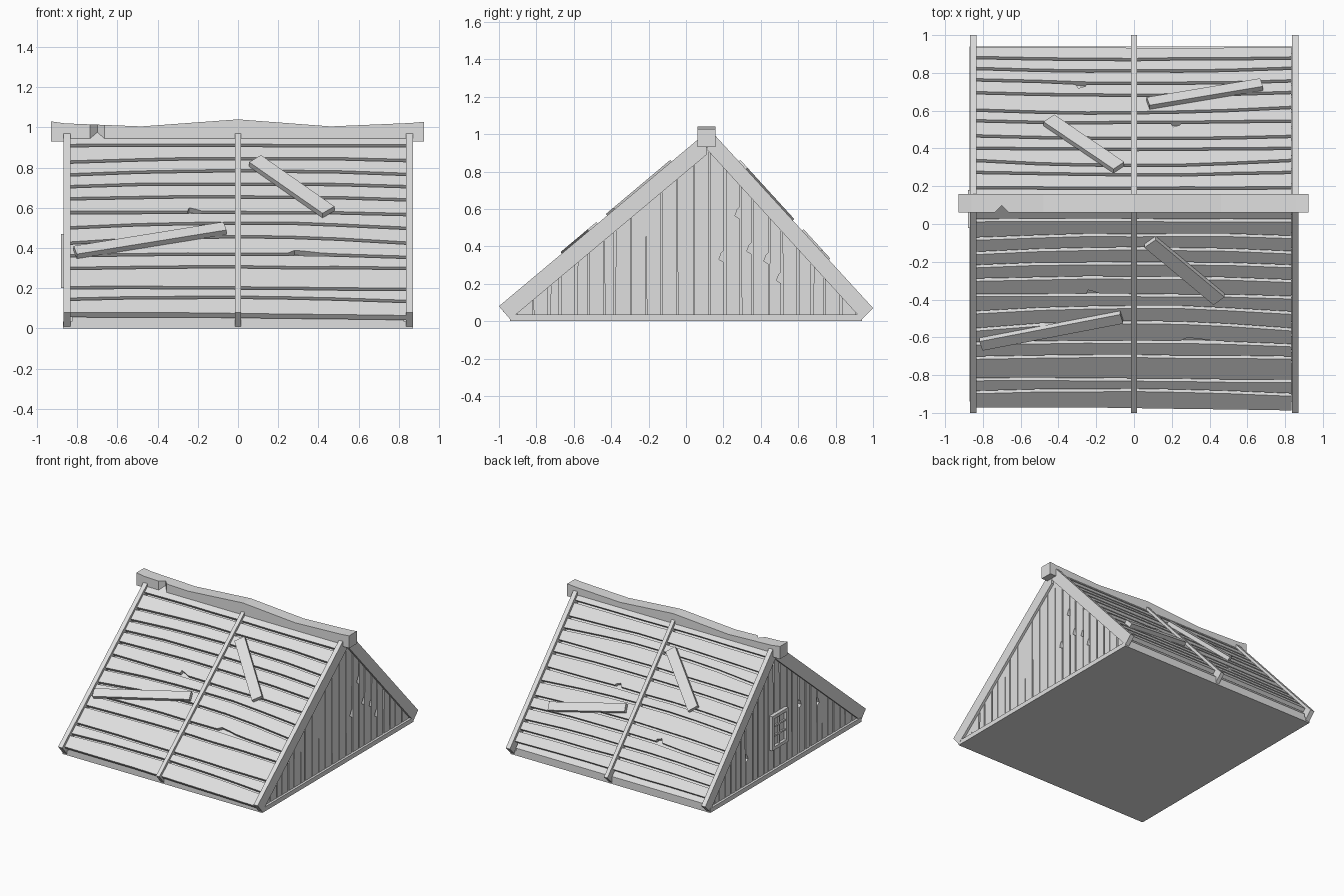
import bpy, bmesh, random
from mathutils import Vector as V

random.seed(4)
if "Cube" in bpy.data.objects:
    bpy.data.objects.remove(bpy.data.objects["Cube"], do_unlink=True)

grey = bpy.data.materials.new("weathered_grey")
grey.use_nodes = True
grey.diffuse_color = (0.74, 0.74, 0.74, 1)
bsdf = next(n for n in grey.node_tree.nodes if n.type == 'BSDF_PRINCIPLED')
bsdf.inputs["Base Color"].default_value = (0.74, 0.74, 0.74, 1)
bsdf.inputs["Roughness"].default_value = 0.9


def solids(name, prisms):
    """One object from (outline points, extrusion vector) pairs."""
    bm = bmesh.new()
    for pts, off in prisms:
        face = bm.faces.new([bm.verts.new(p) for p in pts])
        ext = bmesh.ops.extrude_face_region(bm, geom=[face], use_keep_orig=True)
        moved = [g for g in ext["geom"] if isinstance(g, bmesh.types.BMVert)]
        bmesh.ops.translate(bm, verts=moved, vec=off)
    bmesh.ops.recalc_face_normals(bm, faces=bm.faces)
    me = bpy.data.meshes.new(name)
    bm.to_mesh(me)
    bm.free()
    me.materials.append(grey)
    ob = bpy.data.objects.new(name, me)
    bpy.context.collection.objects.link(ob)
    return ob


def box(x0, x1, y0, y1, z0, z1):
    return ([V((x0, y0, z0)), V((x1, y0, z0)), V((x1, y1, z0)), V((x0, y1, z0))],
            V((0, 0, z1 - z0)))


class Slope:
    """Roof plane with distance s up from the eave and depth d below the surface."""
    def __init__(self, eave, top):
        self.e = V((0, *eave))
        self.u = (V((0, *top)) - self.e).normalized()
        self.n = V((1, 0, 0)).cross(self.u)
        if self.n.z < 0:
            self.n.negate()

    def at(self, x, s, d):
        return self.e + self.u * s - self.n * d + V((x, 0, 0))

    def s_of(self, axis, value, d):
        return (value - self.e[axis] + self.n[axis] * d) / self.u[axis]

    def z_at(self, y, d):
        return self.at(0, self.s_of(1, y, d), d).z


front = Slope((-1, 0.08), (0.06, 0.97))
back = Slope((1, 0.07), (0.16, 0.99))
RECESS, THICK, GAP = 0.02, 0.03, 0.02
PEAK = 0.115


def roof_z(y, d):
    return min(front.z_at(y, d), back.z_at(y, d))


# Solid core and base slab
core = [V((-0.825, y, z)) for y, z in (
    (-0.94, 0.01), (0.94, 0.01), (0.94, roof_z(0.94, 0.052)),
    (PEAK, roof_z(PEAK, 0.052)), (-0.94, roof_z(-0.94, 0.052)))]
solids("roof_core", [(core, V((1.65, 0, 0)))])
solids("base_slab", [box(-0.87, 0.87, -0.94, 0.94, 0, 0.035)])

# Rafters lying over the boards
front_cut = [(-1, 0.08), (0.11, 1.01), (0.11, 0.89), (-0.94, 0.01)]
back_cut = [(1, 0.07), (0.14, 1.01), (0.11, 0.92), (0.94, 0.01)]
for side, cut in (("front", front_cut), ("back", back_cut)):
    for label, x, w in (("right", -0.868, 0.035), ("middle", -0.015, 0.03),
                        ("left", 0.836, 0.035)):
        solids(f"{side}_rafter_{label}", [([V((x, y, z)) for y, z in cut], V((w, 0, 0)))])


# Roof boards with wavy edges; a seam is (position, bulge at centre, tilt)
STEPS = [-0.835, -0.5, -0.25, 0, 0.25, 0.5, 0.835]


def seam_line(slope, axis, seam):
    value, bulge, tilt = seam
    pts = []
    for x in STEPS:
        v = value + bulge * (1 - (x / 0.835) ** 2) + tilt * x + random.uniform(-0.002, 0.002)
        pts.append((x, slope.s_of(axis, v, RECESS)))
    return pts


def roof_boards(name, slope, axis, seams, chips):
    lines = [seam_line(slope, axis, s) for s in seams]
    top = slope.s_of(1, PEAK, RECESS) - 0.01
    lines.append([(x, top) for x in STEPS])
    prisms = []
    for i in range(len(lines) - 1):
        low = [(x, s + GAP / 2) for x, s in lines[i]]
        if i in chips:                      # splintered notch in the lower edge
            cx, w, h = chips[i]
            s = min(low, key=lambda p: abs(p[0] - cx))[1]
            low += [(cx - w, s), (cx - w * 0.6, s + h), (cx + w * 0.3, s + h * 0.5), (cx + w, s)]
            low.sort()
        high = [(x, s - GAP / 2) for x, s in reversed(lines[i + 1])]
        outline = [slope.at(x, s, RECESS) for x, s in low + high]
        prisms.append((outline, slope.n * -THICK))
    solids(name, prisms)


roof_boards("front_roof_boards", front, 2, [
    (0.065, 0.005, -0.01), (0.14, 0.015, -0.005), (0.2, 0, -0.005), (0.298, 0.007, 0),
    (0.358, 0.012, -0.005), (0.425, 0.03, 0), (0.5, 0.025, 0), (0.572, 0.005, -0.005),
    (0.643, 0.012, -0.003), (0.705, 0.015, 0), (0.765, 0.02, 0), (0.83, 0.015, 0.005),
    (0.91, 0, 0)], {4: (0.33, 0.08, 0.02), 7: (-0.22, 0.04, 0.025)})
roof_boards("back_roof_boards", back, 1, [
    (0.945, -0.005, 0), (0.88, -0.008, 0), (0.825, -0.015, 0), (0.76, -0.015, -0.005),
    (0.695, -0.012, 0), (0.61, -0.02, 0.01), (0.545, -0.008, 0), (0.465, -0.012, 0),
    (0.4, -0.005, 0), (0.335, -0.025, 0), (0.275, -0.015, 0), (0.19, 0, 0)],
    {3: (-0.27, 0.04, 0.03), 6: (0.23, 0.035, 0.025)})


# Repair planks nailed across the roof at an angle
def repair_plank(name, slope, axis, a, b, width):
    d = RECESS - THICK
    p, q = (V((x, slope.s_of(axis, v, d))) for x, v in (a, b))
    side = (q - p).normalized().orthogonal() * width / 2
    outline = [slope.at(c.x, c.y, d) for c in (p - side, q - side, q + side, p + side)]
    solids(name, [(outline, slope.n * -THICK)])


repair_plank("front_repair_plank_low", front, 2, (-0.81, 0.39), (-0.065, 0.51), 0.065)
repair_plank("front_repair_plank_high", front, 2, (0.085, 0.845), (0.45, 0.59), 0.08)
repair_plank("back_repair_plank_high", back, 1, (-0.45, 0.56), (-0.08, 0.31), 0.08)
repair_plank("back_repair_plank_low", back, 1, (0.075, 0.65), (0.675, 0.75), 0.065)


# Vertical gable boards, uneven widths, some with cracked edges
def gable(name, sign):
    prisms, y = [], -0.9
    while y < 0.88:
        end = y + random.uniform(0.055, 0.09)
        lean = random.uniform(-0.006, 0.006)
        a, b = y, end - random.uniform(0.005, 0.014)
        ta, tb = roof_z(a + lean, 0.065), roof_z(b, 0.065)
        if min(ta, tb) > 0.06:
            pts = [(a, 0.03), (b, 0.03)]
            if tb > 0.4 and random.random() < 0.35:
                z = random.uniform(0.15, tb - 0.15)
                pts += [(b, z), (b - 0.025, z + 0.015), (b - 0.012, z + 0.05), (b, z + 0.06)]
            pts.append((b, tb))
            if a + lean < PEAK < b:
                pts.append((PEAK, roof_z(PEAK, 0.065)))
            pts.append((a + lean, ta))
            prisms.append(([V((sign * 0.82, p, z)) for p, z in pts], V((sign * 0.032, 0, 0))))
        y = end
    solids(name, prisms)


gable("left_gable_boards", 1)
gable("right_gable_boards", -1)

# Small window on the right gable: pane, frame and glazing bars
solids("window_pane", [box(-0.858, -0.845, -0.01, 0.17, 0.21, 0.46)])
rails = [box(-0.88, -0.845, y, y + 0.025, 0.2, 0.47) for y in (-0.02, 0.155)]
rails += [box(-0.88, -0.845, 0.005, 0.155, z, z + 0.025) for z in (0.2, 0.445)]
solids("window_frame", rails)
bars = [box(-0.87, -0.85, 0.073, 0.087, 0.22, 0.45)]
bars += [box(-0.87, -0.85, 0, 0.16, z, z + 0.013) for z in (0.295, 0.37)]
solids("window_bars", bars)

# Sagging ridge beam with a chip knocked out of its front
ridge = [(-0.93, 0.93), (-0.46, 0.935), (0, 0.94), (0.46, 0.935), (0.925, 0.93),
         (0.925, 1.028), (0.86, 1.022), (0.46, 1.005), (0, 1.04), (-0.48, 1.005),
         (-0.86, 1.02), (-0.93, 1.03)]
beam = solids("ridge_beam", [([V((x, 0.062, z)) for x, z in ridge], V((0, 0.096, 0)))])
chip = [V((-0.742, 0.055, 0.9)), V((-0.658, 0.055, 0.9)), V((-0.7, 0.098, 0.9))]
cutter = solids("ridge_chip_cutter", [(chip, V((0, 0, 0.2)))])
cutter.hide_render = True
cutter.hide_set(True)
cut = beam.modifiers.new("chip", 'BOOLEAN')
cut.operation = 'DIFFERENCE'
cut.solver = 'EXACT'
cut.object = cutter
